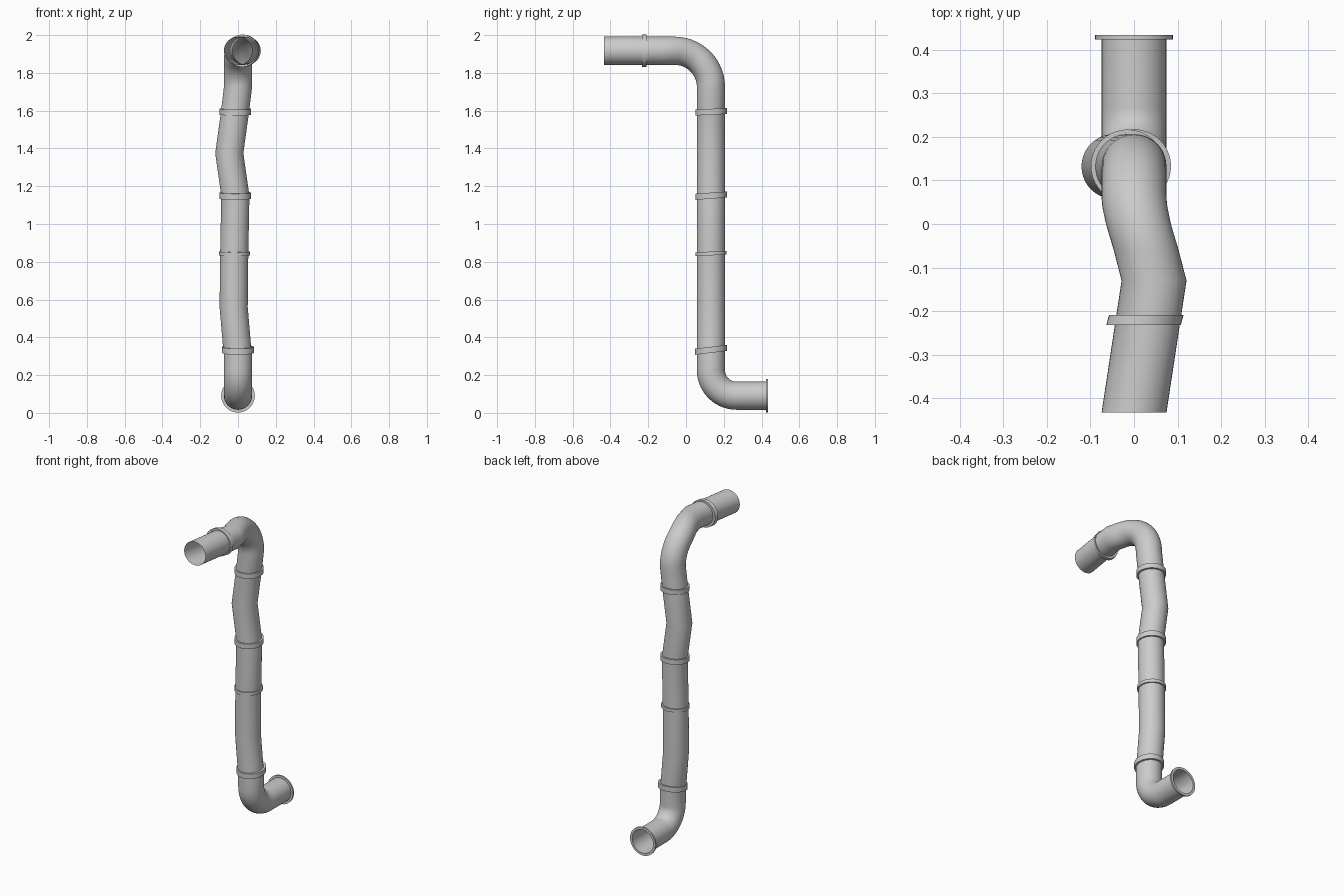
import bpy, bmesh
from math import sin, cos, pi, radians
from mathutils import Vector

if "Cube" in bpy.data.objects:
    bpy.data.objects.remove(bpy.data.objects["Cube"])

SIDES = 40
R = 0.0745


def ring(centre, angle, r=R):
    """Circle spanned by the x axis and a direction tilted by angle in the yz plane."""
    c, v = Vector(centre), Vector((0, cos(angle), sin(angle)))
    return [c + Vector((r * cos(2 * pi * i / SIDES), 0, 0)) + v * (r * sin(2 * pi * i / SIDES))
            for i in range(SIDES)]


def loft(name, rings, closed=False):
    """Skin consecutive rings with quads."""
    bm = bmesh.new()
    loops = [[bm.verts.new(p) for p in pts] for pts in rings]
    pairs = list(zip(loops, loops[1:]))
    if closed:
        pairs.append((loops[-1], loops[0]))
    for a, b in pairs:
        for i in range(SIDES):
            j = (i + 1) % SIDES
            bm.faces.new((a[i], a[j], b[j], b[i]))
    bm.faces.ensure_lookup_table()
    bm.normal_update()
    if closed:
        bmesh.ops.recalc_face_normals(bm, faces=bm.faces[:])
    else:
        f = bm.faces[0]
        out = f.calc_center_median() - sum((v.co for v in loops[0]), Vector((0, 0, 0))) / SIDES
        if f.normal.dot(out) < 0:
            bmesh.ops.reverse_faces(bm, faces=bm.faces[:])
    me = bpy.data.meshes.new(name)
    bm.to_mesh(me)
    bm.free()
    ob = bpy.data.objects.new(name, me)
    bpy.context.collection.objects.link(ob)
    bpy.ops.object.select_all(action='DESELECT')
    ob.select_set(True)
    bpy.context.view_layer.objects.active = ob
    bpy.ops.object.shade_smooth_by_angle(angle=radians(35))


def collar(name, a, b, angle, r, inner=R - 0.001):
    """Square-edged band around the pipe from centre a to centre b."""
    loft(name, [ring(a, angle, inner), ring(a, angle, r),
                ring(b, angle, r), ring(b, angle, inner)], closed=True)


def sway(y):
    """Sideways drift of the top run."""
    pts = [(-0.433, 0.0), (-0.13, 0.046), (-0.06, 0.028), (0.0, 0.01), (0.05, 0.0), (1, 0)]
    for (y0, x0), (y1, x1) in zip(pts, pts[1:]):
        if y0 <= y <= y1:
            return x0 + (x1 - x0) * (y - y0) / (y1 - y0)
    return 0


# Pipe: bottom outlet and elbow
STEPS = 14
rings = [ring((0, 0.433, 0.091), pi / 2)]
for k in range(STEPS + 1):
    b = pi / 2 * (1 - k / STEPS)
    rings.append(ring((0, 0.267 - 0.135 * cos(b), 0.226 - 0.135 * sin(b)), b))
# Pipe: kinked vertical run
for x, z in [(0, 0.31), (-0.005, 0.35), (-0.023, 0.56), (-0.020, 0.84),
             (-0.014, 1.15), (-0.046, 1.375), (-0.015, 1.60)]:
    rings.append(ring((x, 0.132, z), 0))
# Pipe: top elbow and inlet
for k in range(STEPS + 1):
    a = pi / 2 * k / STEPS
    y = -0.06 + 0.192 * cos(a)
    rings.append(ring((sway(y), y, 1.725 + 0.192 * sin(a)), a))
for y in (-0.13, -0.433):
    rings.append(ring((sway(y), y, 1.917), pi / 2))
loft("pipe", rings)

# Slightly tilted collars on the vertical run: x, z, height, rise over the width, radius
for n, (x, z, h, rise, r) in enumerate([(0, 0.334, 0.032, 0.02, 0.085),
                                        (-0.019, 0.844, 0.020, 0.008, 0.082),
                                        (-0.015, 1.150, 0.032, 0.012, 0.084),
                                        (-0.015, 1.594, 0.031, 0.008, 0.084)]):
    collar(f"collar_{n + 1}", (x, 0.133, z - h / 2), (x, 0.133, z + h / 2), rise / 0.165, r, R - 0.003)

# Collar on the inlet and flange on the outlet
collar("inlet_collar", (0.022, -0.232, 1.917), (0.028, -0.209, 1.917), pi / 2, 0.0855, R - 0.003)
collar("outlet_flange", (0, 0.424, 0.091), (0, 0.434, 0.091), pi / 2, 0.089)
